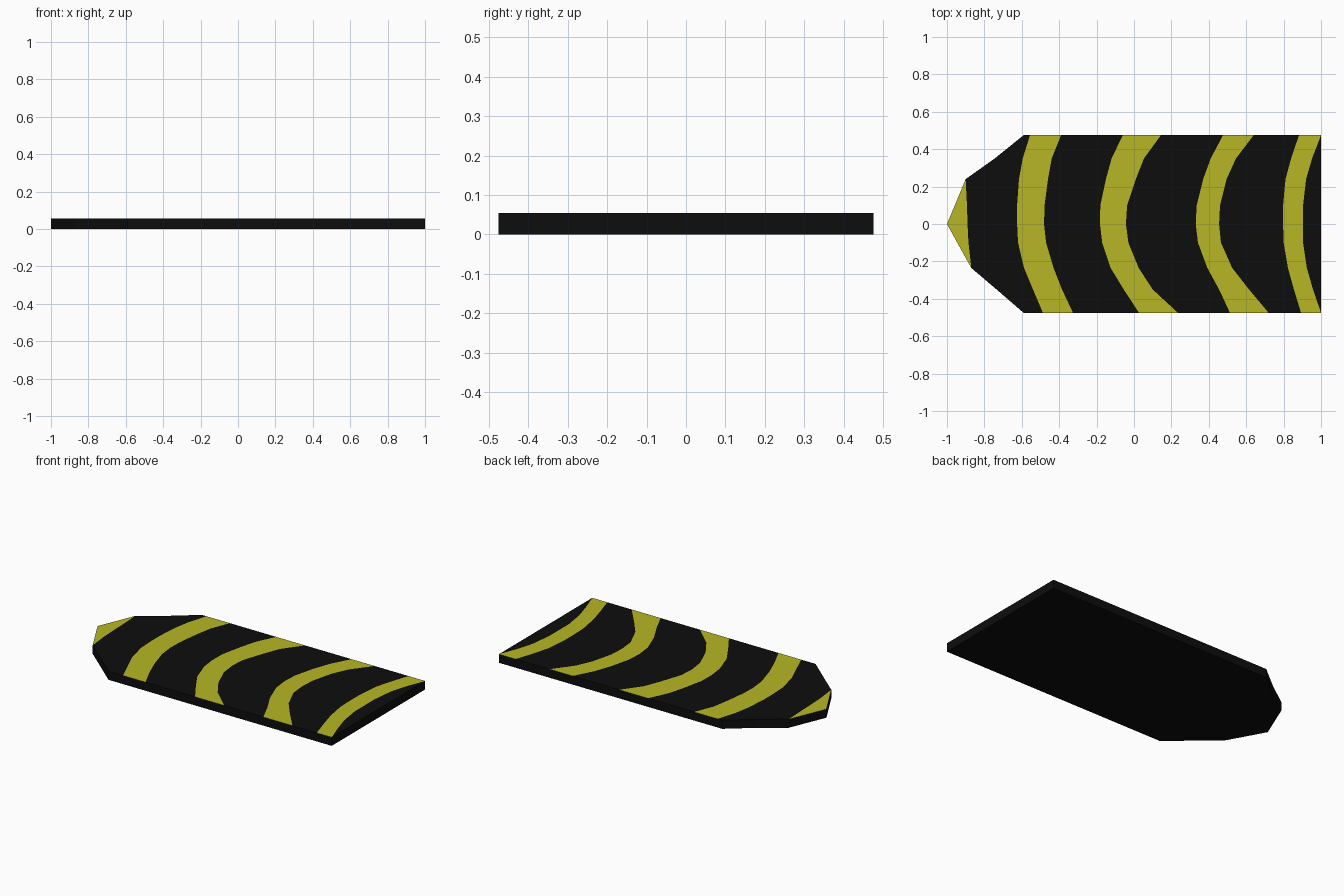
import bpy, bmesh

if "Cube" in bpy.data.objects:
    bpy.data.objects.remove(bpy.data.objects["Cube"])

THICK = 0.055


def material(name, rgb):
    m = bpy.data.materials.new(name)
    m.diffuse_color = (*rgb, 1)
    m.use_nodes = True
    m.node_tree.nodes["Principled BSDF"].inputs["Base Color"].default_value = m.diffuse_color
    return m


# Each row: y, then x of the outline, nose patch edge, and the two edges of four curved stripes
ROWS = [
    (0.475, -.59, -.59, -.556, -.39, -.06, .144, .476, .64, .882, 1),
    (0.35, -.745, -.745, -.595, -.44, -.12, .053, .41, .545, .84, .952),
    (0.24, -.90, -.90, -.615, -.46, -.15, .01, .37, .495, .81, .92),
    (0.10, -.958, -.893, -.625, -.478, -.18, -.037, .335, .46, .797, .904),
    (0.00, -1, -.89, -.625, -.481, -.182, -.043, .33, .455, .797, .904),
    (-0.10, -.945, -.885, -.62, -.47, -.17, -.03, .342, .465, .80, .904),
    (-0.235, -.87, -.87, -.588, -.43, -.125, .025, .392, .525, .823, .924),
    (-0.35, -.735, -.735, -.54, -.385, -.055, .10, .455, .615, .855, .957),
    (-0.475, -.59, -.59, -.487, -.326, .027, .235, .513, .72, .893, 1),
]

bm = bmesh.new()
verts = {}


def vert(x, y):
    if (x, y) not in verts:
        verts[x, y] = bm.verts.new((x, y, 0))
    return verts[x, y]


# Pattern faces: every other column is yellow
for a, b in zip(ROWS, ROWS[1:]):
    xa, xb = (*a[1:], 1), (*b[1:], 1)
    for c in range(len(xa) - 1):
        loop = [vert(xa[c], a[0]), vert(xb[c], b[0]),
                vert(xb[c + 1], b[0]), vert(xa[c + 1], a[0])]
        loop = list(dict.fromkeys(loop))
        if len(loop) > 2:
            bm.faces.new(loop).material_index = 1 - c % 2

# Thicken into a slab, keeping the underside
bottom = bm.faces[:]
res = bmesh.ops.extrude_face_region(bm, geom=bottom, use_keep_orig=True)
top = [v for v in res["geom"] if isinstance(v, bmesh.types.BMVert)]
bmesh.ops.translate(bm, vec=(0, 0, THICK), verts=top)
bmesh.ops.recalc_face_normals(bm, faces=bm.faces[:])

# Sides and underside are plain black
for f in bm.faces:
    f.normal_update()
    if f.normal.z < 0.5:
        f.material_index = 0

me = bpy.data.meshes.new("striped_board")
bm.to_mesh(me)
bm.free()
me.materials.append(material("black", (0.004, 0.004, 0.004)))
me.materials.append(material("yellow", (0.47, 0.47, 0.018)))
bpy.context.collection.objects.link(bpy.data.objects.new("striped_board", me))
